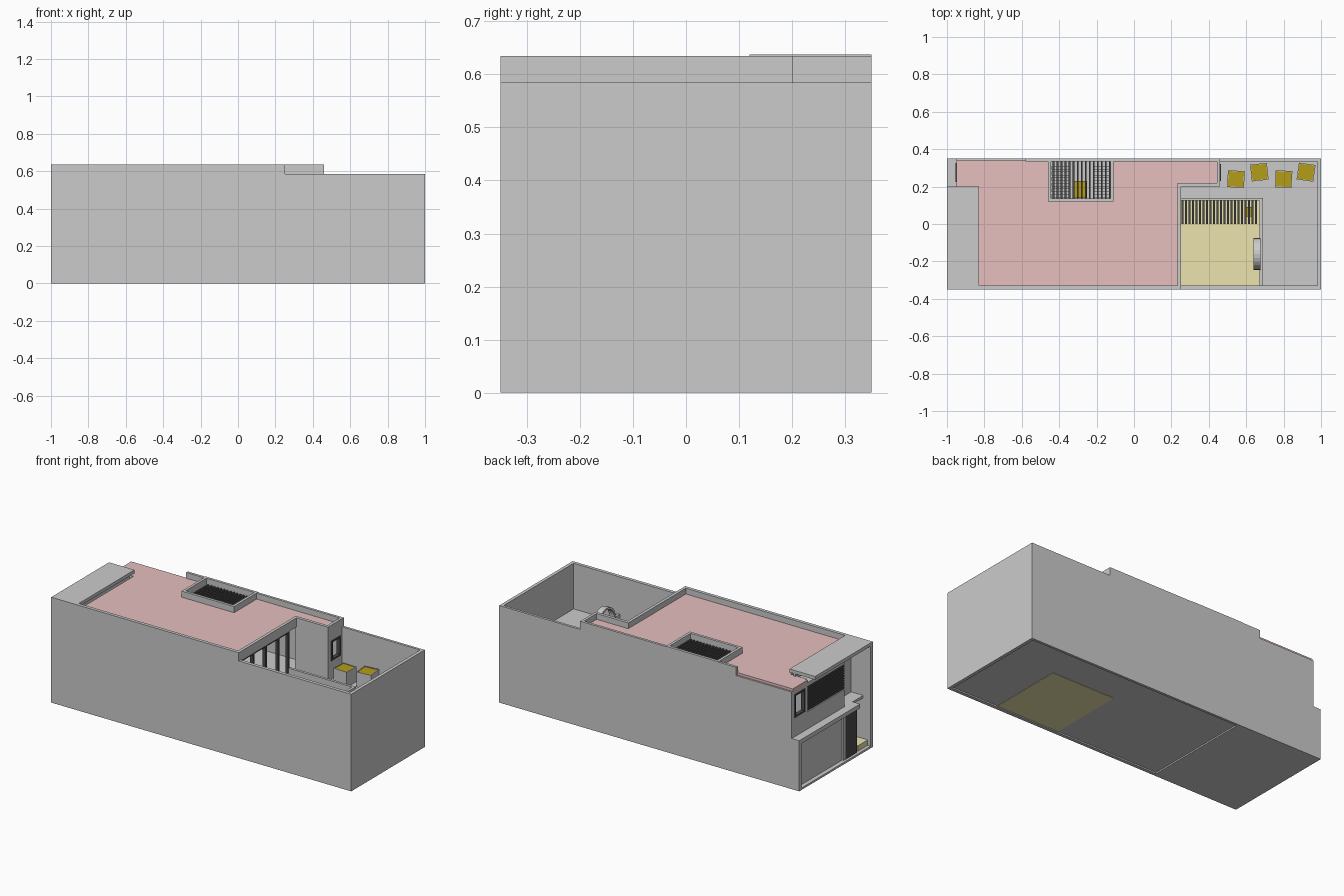
import bpy, bmesh, math
from mathutils import Matrix, Vector

if "Cube" in bpy.data.objects:
    bpy.data.objects.remove(bpy.data.objects["Cube"])


def material(name, rgb):
    m = bpy.data.materials.new(name)
    m.diffuse_color = (*rgb, 1)
    m.use_nodes = True
    m.node_tree.nodes["Principled BSDF"].inputs["Base Color"].default_value = m.diffuse_color
    return m


PINK = material("roof_pink", (0.80, 0.52, 0.52))
PALE = material("court_yellow", (0.84, 0.77, 0.42))
SOIL = material("ochre", (0.46, 0.34, 0.01))
DARK = material("dark_metal", (0.07, 0.07, 0.07))


def finish(name, bm, mat=None):
    bmesh.ops.recalc_face_normals(bm, faces=bm.faces)
    me = bpy.data.meshes.new(name)
    bm.to_mesh(me)
    bm.free()
    ob = bpy.data.objects.new(name, me)
    bpy.context.collection.objects.link(ob)
    if mat:
        me.materials.append(mat)
    return ob


def boxes(name, items, mat=None):
    """Boxes given as (x0, x1, y0, y1, z0, z1), joined in one object."""
    bm = bmesh.new()
    for x0, x1, y0, y1, z0, z1 in items:
        mx = Matrix.Translation(((x0 + x1) / 2, (y0 + y1) / 2, (z0 + z1) / 2))
        mx = mx @ Matrix.Diagonal((x1 - x0, y1 - y0, z1 - z0, 1))
        bmesh.ops.create_cube(bm, size=1, matrix=mx)
    return finish(name, bm, mat)


def box(name, *b, mat=None):
    return boxes(name, [b], mat)


def prism(name, pts, a, b, axis="z", mat=None):
    """Extrude an outline: xy along z, or xz along y."""
    bm = bmesh.new()
    co = [(u, v, a) if axis == "z" else (u, a, v) for u, v in pts]
    f = bm.faces.new([bm.verts.new(c) for c in co])
    ext = bmesh.ops.extrude_face_region(bm, geom=[f])["geom"]
    d = Vector((0, 0, b - a)) if axis == "z" else Vector((0, b - a, 0))
    bmesh.ops.translate(bm, vec=d, verts=[v for v in ext if isinstance(v, bmesh.types.BMVert)])
    return finish(name, bm, mat)


def frame_xy(name, x0, x1, y0, y1, z0, z1, t):
    return boxes(name, [(x0, x1, y0, y0 + t, z0, z1), (x0, x1, y1 - t, y1, z0, z1),
                        (x0, x0 + t, y0 + t, y1 - t, z0, z1), (x1 - t, x1, y0 + t, y1 - t, z0, z1)])


def frame_yz(name, x0, x1, y0, y1, z0, z1, t, mat=None):
    return boxes(name, [(x0, x1, y0, y1, z0, z0 + t), (x0, x1, y0, y1, z1 - t, z1),
                        (x0, x1, y0, y0 + t, z0 + t, z1 - t), (x0, x1, y1 - t, y1, z0 + t, z1 - t)], mat)


def window_wall(name, x, t, y0, y1, z0, z1, wy0, wy1, wz0, wz1):
    """Wall across y with a framed opening."""
    boxes(name, [(x, x + t, y0, y1, z0, wz0), (x, x + t, y0, y1, wz1, z1),
                 (x, x + t, y0, wy0, wz0, wz1), (x, x + t, wy1, y1, wz0, wz1)])
    frame_yz(name + "_frame", x - .004, x + t + .004, wy0, wy1, wz0, wz1, .01, DARK)


# outer walls
prism("front_wall", [(-1, 0), (1, 0), (1, .585), (.25, .585), (.25, .635), (-1, .635)], -.35, -.33, "y")
prism("back_wall", [(-1, 0), (1, 0), (1, .585), (.46, .585), (.46, .635), (-.58, .635),
                    (-.58, .585), (-.95, .585), (-.95, .29), (-1, .29)], .335, .35, "y")
box("end_wall", .98, 1, -.33, .335, 0, .585)

# ground floor and courtyard paving
box("street_floor", -1, -.43, -.33, .335, 0, .012)
boxes("house_floor", [(-.43, .25, -.33, .335, .008, .016), (.67, .98, -.33, .335, .008, .016),
                      (.25, .67, .13, .335, .008, .016)])
box("courtyard_floor", .25, .67, -.33, .13, .006, .016, mat=PALE)

# upper floor slab and terrace
boxes("upper_floor", [(-.9, .25, -.33, .12, .28, .305), (-.9, -.46, .12, .335, .28, .305),
                      (-.11, .25, .12, .335, .28, .305)])
prism("terrace_floor", [(.25, .13), (.68, .13), (.68, -.33), (.98, -.33), (.98, .335), (.25, .335)], .285, .31)
boxes("terrace_low_wall", [(.25, .69, .125, .14, .27, .36), (.672, .688, -.33, .125, .27, .36)])
boxes("courtyard_lower_walls", [(.67, .685, -.33, .14, .016, .285), (.25, .67, .125, .14, .016, .285)])

# roof with skylight opening
roof = prism("roof_slab", [(-.83, -.33), (.235, -.33), (.235, .215), (.45, .215), (.45, .34),
                           (-.95, .34), (-.95, .2), (-.83, .2)], .58, .6, mat=PINK)
cutter = box("skylight_cutter", -.445, -.125, .135, .334, .5, .7)
cutter.hide_render = True
cutter.hide_set(True)
mod = roof.modifiers.new("skylight", "BOOLEAN")
mod.object = cutter
mod.solver = "EXACT"
boxes("roof_parapet", [(.232, .25, -.35, .218, .58, .635), (.25, .46, .2, .218, .58, .635),
                       (.444, .46, .218, .335, .58, .635)])
frame_xy("skylight_curb", -.46, -.11, .12, .35, .58, .637, .016)
boxes("skylight_slats", [(-.435 + i * .0215, -.426 + i * .0215, .136, .334, .585, .603)
                         for i in range(15)], DARK)
boxes("stairwell_steps", [(x, x + .09, .14 + i * .03, .16 + i * .03, .3 + i * .012, .31 + i * .012)
                          for x in (-.44, -.22) for i in range(6)])
box("stairwell_planter", -.32, -.25, .14, .23, .02, .2, mat=SOIL)

# roof overhang on the street side
box("street_overhang", -1, -.83, -.35, .2, .615, .635)

# rooms facing the terrace
boxes("terrace_door_posts", [(.228, .246, y, y + .014, .305, .58) for y in (-.33, -.21, -.09, .03, .125)], DARK)
boxes("terrace_door_rails", [(.228, .246, -.33, .13, z, z + .012) for z in (.305, .568)], DARK)
boxes("lower_door_posts", [(.228, .246, y, y + .014, .016, .28) for y in (-.33, -.18, -.03, .115)], DARK)
box("terrace_room_wall", .24, .46, .2, .215, .31, .58)
window_wall("terrace_window_wall", .445, .015, .215, .335, .31, .58, .23, .32, .42, .54)

# louvred pergola over the courtyard
boxes("pergola_slats", [(.255 + i * .0187, .265 + i * .0187, 0, .125, .285, .305) for i in range(22)], DARK)
box("pergola_planter", .595, .635, .04, .09, .016, .1, mat=SOIL)

# arched opening frame beside the courtyard
arc = [(-.16 + .085 * math.cos(math.pi * i / 12), .385 + .085 * math.sin(math.pi * i / 12)) for i in range(13)]
inner = [(-.16 + (y + .16) * .86, .385 + (z - .385) * .86) for y, z in arc]
outline = [(-.075, .27)] + arc + [(-.245, .27), (-.233, .27)] + inner[::-1] + [(-.087, .27)]
arch = prism("terrace_arch", outline, 0, .035)
arch.matrix_world = Matrix(((0, 0, 1, .64), (1, 0, 0, 0), (0, 1, 0, 0), (0, 0, 0, 1)))

# terrace planters, each slightly turned
for i, (x, y, a) in enumerate([(.545, .24, -3), (.67, .277, 6), (.8, .24, -2), (.92, .277, -8)]):
    mx = Matrix.Translation((x, y, 0)) @ Matrix.Rotation(math.radians(a), 4, "Z")
    frame_xy(f"planter_{i}", -.045, .045, -.045, .045, .31, .4, .004).matrix_world = mx
    box(f"planter_soil_{i}", -.041, .041, -.041, .041, .315, .397, mat=SOIL).matrix_world = mx

# street facade, upper storey
window_wall("street_window_wall", -.95, .015, .2, .335, .305, .58, .225, .325, .42, .56)
box("balcony_slab", -1, -.9, -.23, .35, .28, .305)
box("entry_ledge", -.95, -.88, -.33, -.23, .29, .305)
box("balcony_side", -.935, -.83, .19, .2, .305, .6)
box("louvre_base", -.95, -.87, -.15, .2, .305, .41)
box("louvre_head", -.95, -.87, -.15, .2, .56, .585)
boxes("louvre_slats", [(-.95, -.935, -.15, .2, .415 + i * .0145, .424 + i * .0145) for i in range(10)], DARK)
box("louvre_backing", -.935, -.925, -.15, .2, .41, .56, mat=DARK)
box("upper_street_wall", -.87, -.855, -.33, .2, .305, .615)

# street facade, garage and entrance
boxes("garage_posts", [(-1, -.97, .33, .35, 0, .28), (-.985, -.95, -.11, -.095, 0, .28)])
box("garage_door", -.975, -.96, -.1, .335, .012, .28)
box("entry_screen", -.985, -.955, -.22, -.11, .012, .28, mat=DARK)
box("entry_wall", -.87, -.855, -.33, -.22, .012, .29)
box("entry_step", -.98, -.88, -.33, -.24, .012, .045, mat=PALE)
